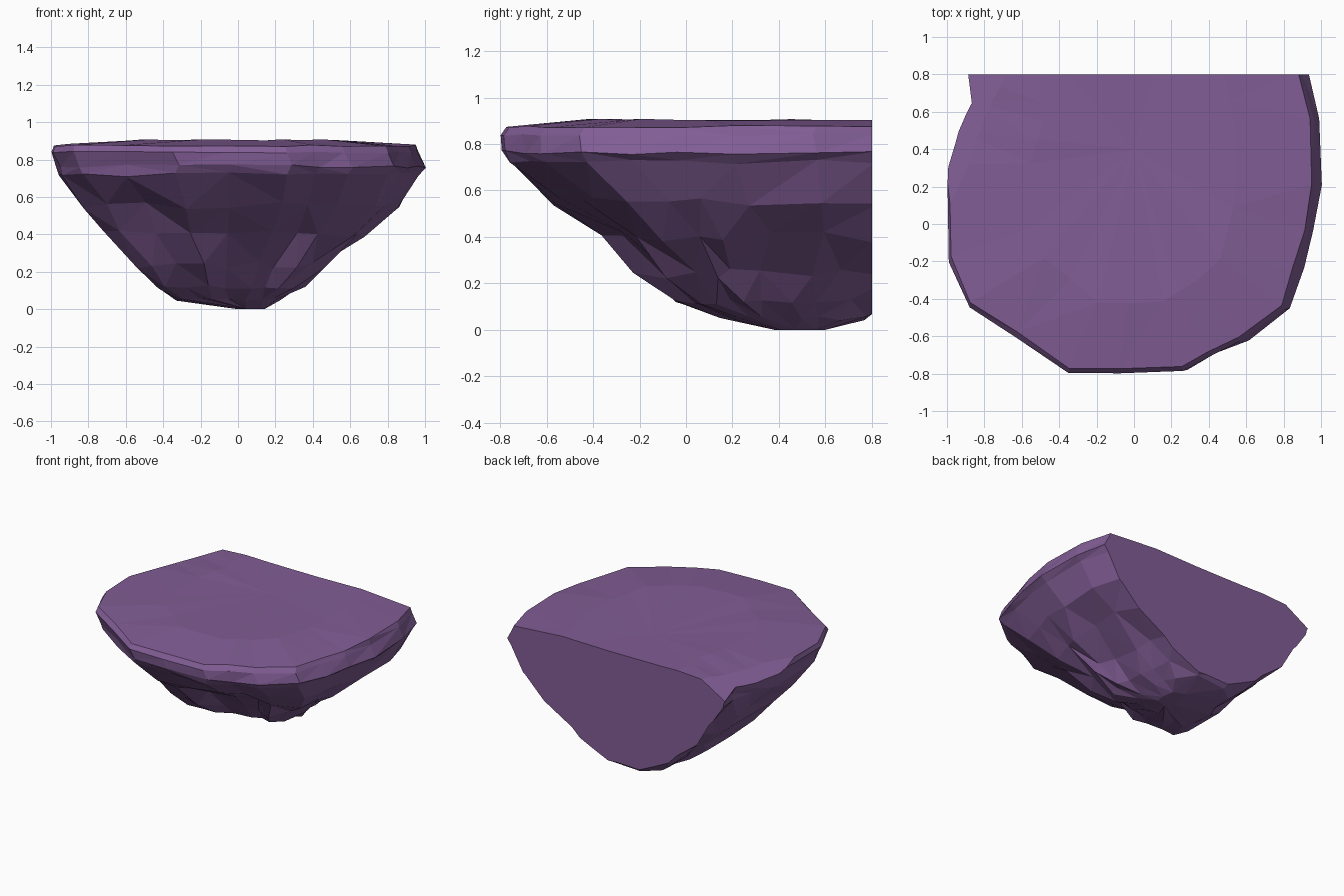
import bpy, bmesh, random
from mathutils import Vector

if "Cube" in bpy.data.objects:
    bpy.data.objects.remove(bpy.data.objects["Cube"])

random.seed(4)

# Rim outline seen from above (the part behind y = 0.8 is sliced away later)
OUTLINE = [(-0.92, 0.8), (-0.87, 0.64), (-0.95, 0.49), (-1, 0.3), (-0.99, -0.2), (-0.88, -0.45),
           (-0.62, -0.61), (-0.34, -0.8), (-0.06, -0.8), (0.28, -0.79), (0.43, -0.71),
           (0.6, -0.63), (0.83, -0.46), (0.9, -0.25), (0.96, -0.05), (1, 0.2), (0.995, 0.55),
           (0.925, 0.8), (0.8, 1.2), (0.4, 1.6), (-0.4, 1.6), (-0.85, 1.2)]

# Levels: z, left x, right x, front y, back y, front recess, roughness
LEVELS = [
    (0.905, -0.55, 0.55, -0.42, 1.2, 0, 0.004),
    (0.875, -0.99, 0.95, -0.77, 1.6, 0, 0.005),
    (0.84, -1.0, 0.965, -0.80, 1.6, 0, 0.005),
    (0.765, -0.965, 1.0, -0.785, 1.6, 0, 0.01),
    (0.72, -0.955, 0.96, -0.77, 1.6, 0, 0.012),
    (0.55, -0.82, 0.86, -0.57, 1.5, 0.03, 0.022),
    (0.40, -0.71, 0.70, -0.38, 1.38, 0.09, 0.022),
    (0.24, -0.54, 0.50, -0.22, 1.1, 0.14, 0.022),
    (0.12, -0.43, 0.37, -0.06, 0.88, 0.11, 0.015),
    (0.05, -0.32, 0.25, 0.15, 0.77, 0.06, 0.01),
    (0.0, 0.0, 0.14, 0.38, 0.60, 0, 0),
]


def ring(bm, z, xl, xr, yf, yb, recess, rough):
    verts = []
    for x, y in OUTLINE:
        px = (xl + xr) / 2 + x * (xr - xl) / 2
        py = yf + (y + 0.8) / 2.4 * (yb - yf)
        if y < -0.2 and x > -0.2:           # right of the front spur steps back
            py += recess * (1 if x < 0.5 else 0.4)
        if y < 0 and x < -0.5:              # left shoulder leans forward
            py -= recess * (0.4 if x > -0.8 else 1)
        if x > 0.8 and y > 0.1:             # right rear is slimmer
            px -= recess * 0.35
        j = [random.uniform(-rough, rough) for _ in range(3)]
        verts.append(bm.verts.new((px + j[0], py + j[1], z + j[2])))
    return verts


def slice_off(bm, point, normal):
    geom = bm.verts[:] + bm.edges[:] + bm.faces[:]
    cut = bmesh.ops.bisect_plane(bm, geom=geom, dist=1e-5, plane_co=point,
                                 plane_no=normal, clear_outer=True)
    edges = [e for e in cut["geom_cut"] if isinstance(e, bmesh.types.BMEdge) and e.is_boundary]
    bmesh.ops.holes_fill(bm, edges=edges, sides=0)


# Rock body: stacked rings, closed at the top and bottom
bm = bmesh.new()
rings = [ring(bm, *lv) for lv in LEVELS]
n = len(OUTLINE)
for a, b in zip(rings, rings[1:]):
    for i in range(n):
        k = (i + 1) % n
        bm.faces.new((a[i], a[k], b[k], b[i]))
top = bm.verts.new((0, 0.4, 0.892))
for i in range(n):
    bm.faces.new((top, rings[0][(i + 1) % n], rings[0][i]))
bm.faces.new(rings[-1])

# Fewer, bigger facets low down
low = [v for rg in rings[6:] for v in rg]
bmesh.ops.remove_doubles(bm, verts=low, dist=0.055)
bmesh.ops.recalc_face_normals(bm, faces=bm.faces)
bmesh.ops.triangulate(bm, faces=bm.faces[:])

# Chipped left rear corner of the rim, then the flat rear slice
p, q, r = Vector((-0.69, 0.8, 0.89)), Vector((-0.92, 0.8, 0.755)), Vector((-0.78, 0.59, 0.885))
chip = (q - p).cross(r - p).normalized()
slice_off(bm, p, chip if chip.z > 0 else -chip)
slice_off(bm, Vector((0, 0.8, 0)), Vector((0, 1, 0)))
bmesh.ops.recalc_face_normals(bm, faces=bm.faces)

mesh = bpy.data.meshes.new("half_rock")
bm.to_mesh(mesh)
bm.free()
rock = bpy.data.objects.new("half_rock", mesh)
bpy.context.collection.objects.link(rock)

mat = bpy.data.materials.new("purple_stone")
mat.diffuse_color = (0.22, 0.11, 0.3, 1)
mat.use_nodes = True
mat.node_tree.nodes["Principled BSDF"].inputs["Base Color"].default_value = mat.diffuse_color
mesh.materials.append(mat)
